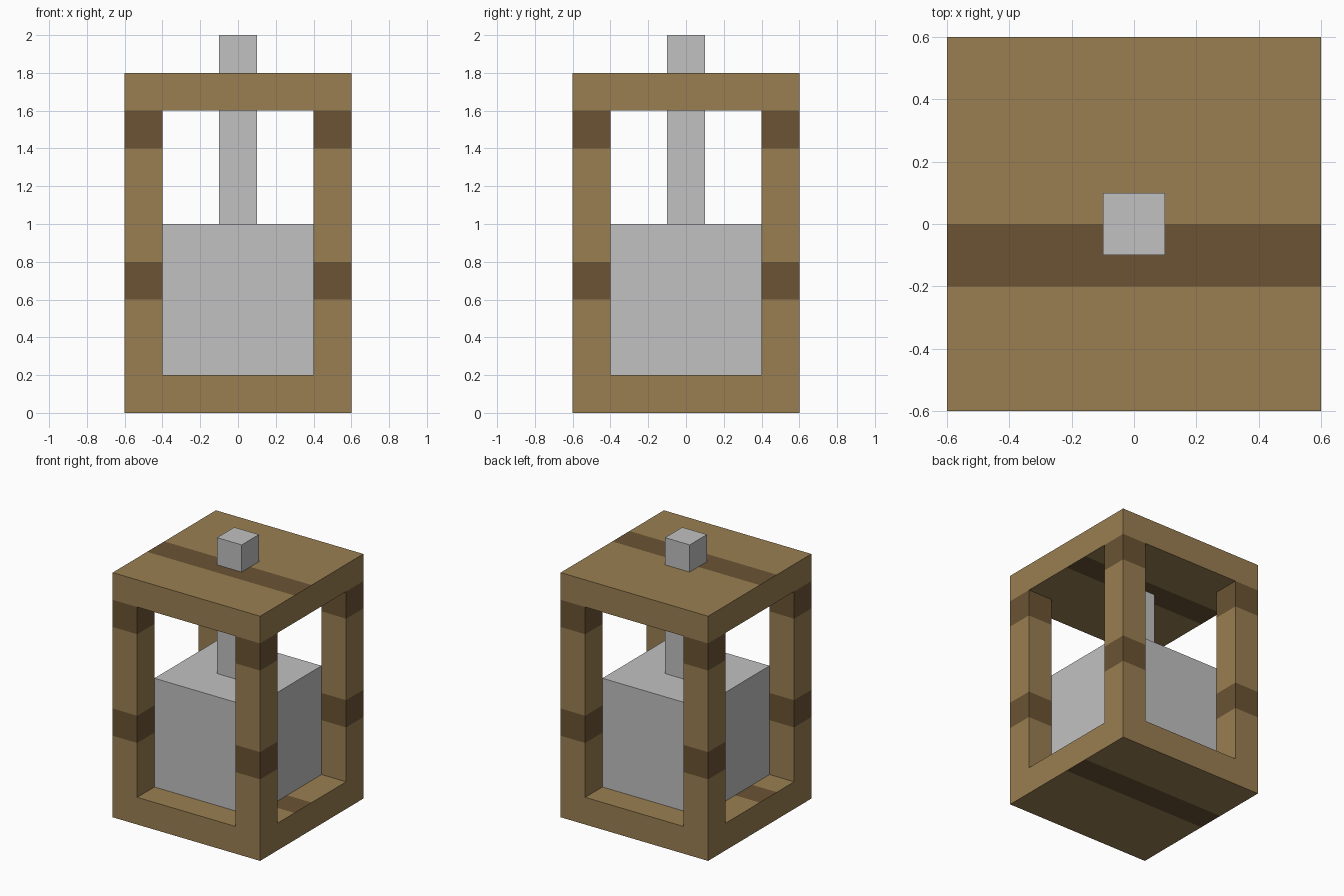
import bpy
import bmesh
from mathutils import Vector


def linear(c):
    c /= 255
    return c / 12.92 if c <= 0.04045 else ((c + 0.055) / 1.055) ** 2.4


def material(name, *rgb):
    mat = bpy.data.materials.new(name)
    mat.use_nodes = True
    colour = [linear(c) for c in rgb] + [1]
    mat.diffuse_color = colour
    bsdf = next(n for n in mat.node_tree.nodes if n.type == 'BSDF_PRINCIPLED')
    bsdf.inputs["Base Color"].default_value = colour
    return mat


cube = bpy.data.objects.get("Cube")
if cube:
    bpy.data.objects.remove(cube, do_unlink=True)

WOOD = material("light wood", 154, 127, 82)
DARK = material("dark wood", 107, 84, 52)
METAL = material("grey metal", 193, 193, 193)


def box(name, low, high, mats, cuts=(), axis=2, is_dark=None):
    """Box between two corners, sliced along an axis, with banded faces."""
    low, high = Vector(low), Vector(high)
    bm = bmesh.new()
    bmesh.ops.create_cube(bm, size=1)
    for v in bm.verts:
        v.co = (low + high) / 2 + v.co * (high - low)
    normal = Vector((0, 0, 0))
    normal[axis] = 1
    for cut in cuts:
        bmesh.ops.bisect_plane(bm, geom=bm.verts[:] + bm.edges[:] + bm.faces[:],
                               plane_co=normal * cut, plane_no=normal)
    bm.normal_update()
    if is_dark:
        for f in bm.faces:
            f.material_index = int(is_dark(f.calc_center_median(), f.normal))
    mesh = bpy.data.meshes.new(name)
    bm.to_mesh(mesh)
    bm.free()
    for m in mats:
        mesh.materials.append(m)
    obj = bpy.data.objects.new(name, mesh)
    bpy.context.collection.objects.link(obj)


# Slabs: one dark plank on the upper face, a mirrored one on the underside
def slab_dark(c, n):
    return abs(n.z) > 0.5 and -0.2 < c.y * n.z < 0


for name, z in (("base_slab", 0), ("roof_slab", 1.6)):
    box(name, (-0.6, -0.6, z), (0.6, 0.6, z + 0.2), (WOOD, DARK),
        (-0.2, 0, 0.2), 1, slab_dark)


# Corner posts: two dark bands around each
def post_dark(c, n):
    return abs(n.z) < 0.5 and (0.6 < c.z < 0.8 or c.z > 1.4)


for side, x in (("left", 0.4), ("right", -0.6)):
    for end, y in (("front", -0.6), ("back", 0.4)):
        box(f"{end}_{side}_post", (x, y, 0.2), (x + 0.2, y + 0.2, 1.6),
            (WOOD, DARK), (0.6, 0.8, 1.4), 2, post_dark)

# Hanging block and its rod through the roof
box("block", (-0.4, -0.4, 0.2), (0.4, 0.4, 1), (METAL,))
box("rod", (-0.1, -0.1, 1), (0.1, 0.1, 2), (METAL,))
